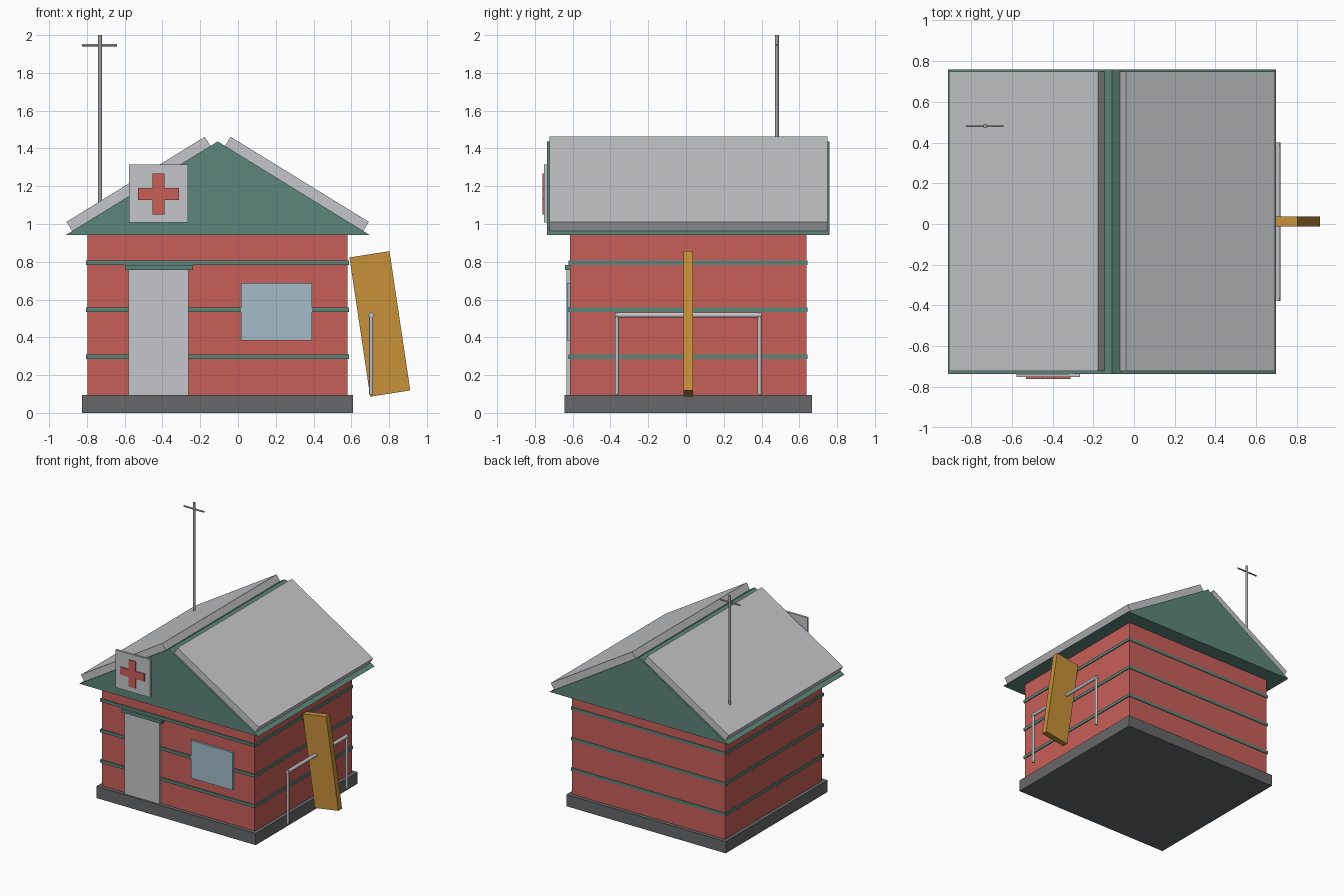
import bpy
import bmesh
from math import pi
from mathutils import Vector

old = bpy.data.objects.get("Cube")
if old:
    bpy.data.objects.remove(old, do_unlink=True)


def material(name, r, g, b):
    m = bpy.data.materials.new(name)
    m.use_nodes = True
    m.diffuse_color = (r, g, b, 1)
    node = next(n for n in m.node_tree.nodes if n.type == "BSDF_PRINCIPLED")
    node.inputs["Base Color"].default_value = (r, g, b, 1)
    return m


RED = material("red", 0.58, 0.114, 0.098)
GREEN = material("green", 0.11, 0.24, 0.195)
PALE = material("pale grey", 0.56, 0.565, 0.585)
DARK = material("dark grey", 0.135, 0.137, 0.143)
STEEL = material("steel grey", 0.36, 0.36, 0.37)
GLASS = material("window blue", 0.366, 0.497, 0.59)
WOOD = material("wood", 0.58, 0.283, 0.042)


def finish(bm, name, mat):
    bmesh.ops.recalc_face_normals(bm, faces=bm.faces)
    mesh = bpy.data.meshes.new(name)
    bm.to_mesh(mesh)
    bm.free()
    mesh.materials.append(mat)
    obj = bpy.data.objects.new(name, mesh)
    bpy.context.collection.objects.link(obj)
    return obj


def prism(name, profile, y0, y1, mat):
    """Extrude an x-z outline along y."""
    bm = bmesh.new()
    face = bm.faces.new([bm.verts.new((x, y0, z)) for x, z in profile])
    ext = bmesh.ops.extrude_face_region(bm, geom=[face])
    verts = [v for v in ext["geom"] if isinstance(v, bmesh.types.BMVert)]
    bmesh.ops.translate(bm, verts=verts, vec=(0, y1 - y0, 0))
    return finish(bm, name, mat)


def box(name, x0, x1, y0, y1, z0, z1, mat):
    return prism(name, [(x0, z0), (x1, z0), (x1, z1), (x0, z1)], y0, y1, mat)


def rod(name, start, end, radius, mat):
    """Round bar between two points."""
    a, b = Vector(start), Vector(end)
    bm = bmesh.new()
    bmesh.ops.create_cone(bm, cap_ends=True, segments=12, radius1=radius,
                          radius2=radius, depth=(b - a).length)
    turn = (b - a).to_track_quat("Z", "Y").to_matrix()
    bmesh.ops.rotate(bm, verts=bm.verts, matrix=turn)
    bmesh.ops.translate(bm, verts=bm.verts, vec=(a + b) / 2)
    obj = finish(bm, name, mat)
    bpy.ops.object.select_all(action="DESELECT")
    obj.select_set(True)
    bpy.context.view_layer.objects.active = obj
    bpy.ops.object.shade_smooth_by_angle(angle=pi / 5)
    return obj


# Foundation, walls and trim bands
box("foundation", -0.825, 0.61, -0.643, 0.667, 0, 0.095, DARK)
box("walls", -0.797, 0.58, -0.613, 0.637, 0.09, 0.95, RED)
for i, z in enumerate((0.286, 0.534, 0.782)):
    box(f"trim_band_{i + 1}", -0.804, 0.587, -0.623, 0.643, z, z + 0.024, GREEN)

# Gable roof body and its two covering slabs
RIDGE_X, RIDGE_Z, EAVE_Z, HALF = -0.1075, 1.437, 0.942, 0.8045
prism("gable", [(RIDGE_X - HALF, EAVE_Z), (RIDGE_X + HALF, EAVE_Z),
                (RIDGE_X, RIDGE_Z)], -0.736, 0.759, GREEN)
slope = Vector((HALF, EAVE_Z - RIDGE_Z)).normalized()
normal = Vector((-slope.y, slope.x))
for side, name in ((-1, "left_slab"), (1, "right_slab")):
    corners = [slope * s + normal * n for s, n in
               ((0.045, -0.002), (0.905, -0.002), (0.905, 0.057), (0.045, 0.057))]
    prism("roof_" + name, [(RIDGE_X + side * c.x, RIDGE_Z + c.y) for c in corners],
          -0.722, 0.748, PALE)

# Door, lintel and window
box("door", -0.579, -0.263, -0.632, -0.60, 0.095, 0.765, PALE)
box("door_lintel", -0.598, -0.238, -0.641, -0.60, 0.757, 0.782, GREEN)
box("window", 0.016, 0.391, -0.63, -0.60, 0.383, 0.688, GLASS)

# Sign board with a cross
box("sign_board", -0.577, -0.265, -0.752, -0.735, 1.008, 1.314, PALE)
cx, cz, arm, half = -0.421, 1.159, 0.109, 0.031
quarter = [(arm, -half), (arm, half), (half, half)]
outline = []
for turn in range(4):
    outline += [(cx + x, cz + z) for x, z in quarter]
    quarter = [(-z, x) for x, z in quarter]
prism("sign_cross", outline, -0.76, -0.751, RED)

# Antenna
rod("antenna_mast", (-0.73, 0.481, 1.08), (-0.73, 0.481, 2.0), 0.0105, STEEL)
rod("antenna_crossbar", (-0.825, 0.481, 1.947), (-0.64, 0.481, 1.947), 0.006, STEEL)

# Side rail
for name, y in (("front", -0.366), ("back", 0.389)):
    rod(f"rail_post_{name}", (0.705, y, 0.097), (0.705, y, 0.53), 0.0105, PALE)
rod("rail_bar", (0.705, -0.377, 0.518), (0.705, 0.4, 0.518), 0.014, PALE)

# Leaning plank
prism("plank", [(0.59, 0.823), (0.70, 0.086), (0.912, 0.119), (0.802, 0.856)],
      -0.012, 0.036, WOOD)
